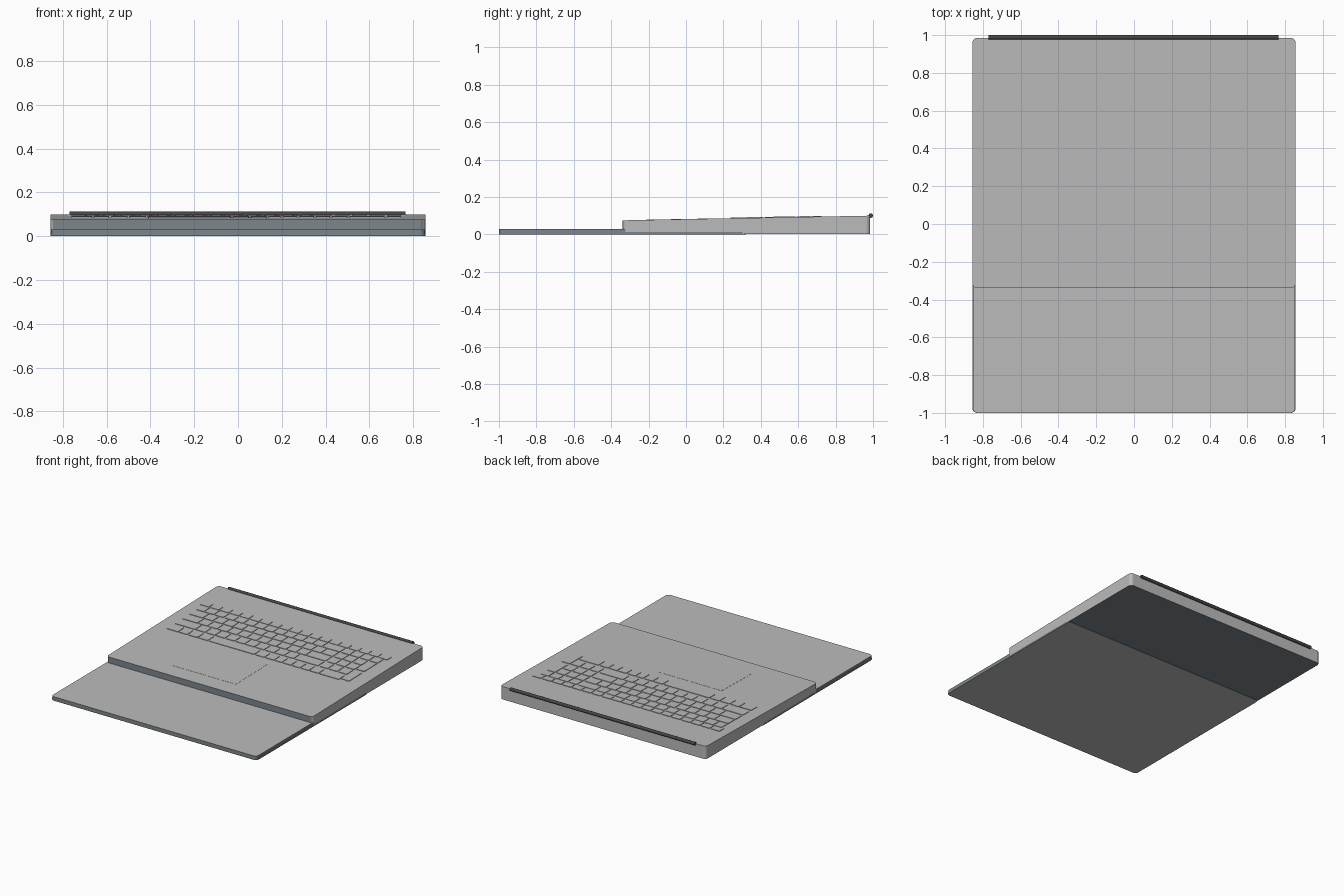
import bpy, bmesh, math
from mathutils import Vector

cube = bpy.data.objects.get("Cube")
if cube:
    bpy.data.objects.remove(cube, do_unlink=True)


def material(name, rgb):
    m = bpy.data.materials.new(name)
    m.use_nodes = True
    m.diffuse_color = (*rgb, 1)
    m.node_tree.nodes["Principled BSDF"].inputs["Base Color"].default_value = (*rgb, 1)
    return m


SILVER = material("silver grey", (0.50, 0.50, 0.50))
SLATE = material("slate blue grey", (0.20, 0.24, 0.26))
DARK = material("dark hinge grey", (0.06, 0.06, 0.06))

FRONT, BACK, HALF = -0.34, 0.985, 0.855


def deck(y):
    """Height of the sloping top of the base."""
    return 0.075 + 0.025 * (y - FRONT) / (BACK - FRONT)


def outline(x0, x1, y0, y1, r, steps=5):
    """Rounded rectangle, counter-clockwise."""
    corners = [(x1 - r, y1 - r), (x0 + r, y1 - r), (x0 + r, y0 + r), (x1 - r, y0 + r)]
    return [(cx + r * math.cos(a), cy + r * math.sin(a))
            for i, (cx, cy) in enumerate(corners)
            for a in [math.pi / 2 * (i + s / steps) for s in range(steps + 1)]]


def add_slab(bm, points, low, high):
    """Prism whose lower and upper heights are functions of y."""
    bottom = [bm.verts.new((x, y, low(y))) for x, y in points]
    top = [bm.verts.new((x, y, high(y))) for x, y in points]
    bm.faces.new(bottom[::-1])
    bm.faces.new(top)
    n = len(points)
    for i in range(n):
        j = (i + 1) % n
        bm.faces.new((bottom[i], bottom[j], top[j], top[i]))


def finish(name, bm, mats, rule=None):
    bm.normal_update()
    for f in bm.faces:
        f.material_index = rule(f.normal) if rule else 0
    mesh = bpy.data.meshes.new(name)
    bm.to_mesh(mesh)
    bm.free()
    for m in mats:
        mesh.materials.append(m)
    ob = bpy.data.objects.new(name, mesh)
    bpy.context.collection.objects.link(ob)
    return ob


# Wedge-shaped base: slate front and underside, silver elsewhere
bm = bmesh.new()
add_slab(bm, outline(-HALF, HALF, FRONT, BACK, 0.025), lambda y: 0.003, deck)
finish("base", bm, [SILVER, SLATE], lambda n: int(n.z < -0.5 or n.y < -0.8))

# Screen panel lying flat beneath the base, with a slate rim
bm = bmesh.new()
add_slab(bm, outline(-0.853, 0.853, -1, 0.32, 0.025), lambda y: 0.008, lambda y: 0.03)
add_slab(bm, outline(-0.856, 0.856, -1, 0.32, 0.025), lambda y: 0, lambda y: 0.012)
finish("screen_panel", bm, [SILVER, SLATE], lambda n: int(abs(n.z) < 0.5))

# Hinge bar along the back
bpy.ops.mesh.primitive_cylinder_add(vertices=20, radius=0.012, depth=1.535,
                                    location=(-0.002, 0.988, 0.1),
                                    rotation=(0, math.pi / 2, 0))
hinge = bpy.context.object
hinge.name = "hinge_bar"
hinge.data.materials.append(DARK)
bpy.ops.object.shade_smooth_by_angle()

# Touchpad
bm = bmesh.new()
add_slab(bm, outline(-0.41, 0.13, -0.21, 0.16, 0.004, 2),
         lambda y: deck(y) - 0.002, lambda y: deck(y) + 0.001)
finish("touchpad", bm, [SILVER])

# Keyboard: each key is (left, right, front, back)
ROWS = [(0.67, 0.725), (0.592, 0.665), (0.508, 0.585), (0.422, 0.5), (0.333, 0.41), (0.238, 0.312)]
PITCH, GAP = 0.0817, 0.005
keys = []


def fill_row(edges, row):
    for a, b in zip(edges, edges[1:]):
        keys.append((a + GAP, b - GAP, *ROWS[row]))


fill_row([-0.79 + 0.0824 * i for i in range(20)], 0)
for row, first, count in ((1, -0.695, 12), (2, -0.645, 12), (3, -0.63, 11), (4, -0.585, 10)):
    fill_row([-0.765] + [first + PITCH * i for i in range(count + 1)] + [0.435], row)
    fill_row([0.44, 0.515, 0.595, 0.675], row)
fill_row([-0.765, -0.662, -0.585, -0.5, -0.415, -0.028, 0.055, 0.135, 0.2, 0.275,
          0.352, 0.425, 0.505, 0.675], 5)
keys.append((0.68, 0.745, ROWS[1][0], ROWS[1][1]))
keys.append((0.68, 0.745, 0.435, 0.585))
keys.append((0.68, 0.745, 0.255, 0.41))

bm = bmesh.new()
for x0, x1, y0, y1 in keys:
    add_slab(bm, outline(x0, x1, y0, y1, 0.004, 2),
             lambda y: deck(y) - 0.002, lambda y: deck(y) + 0.004)
finish("keys", bm, [SILVER])
